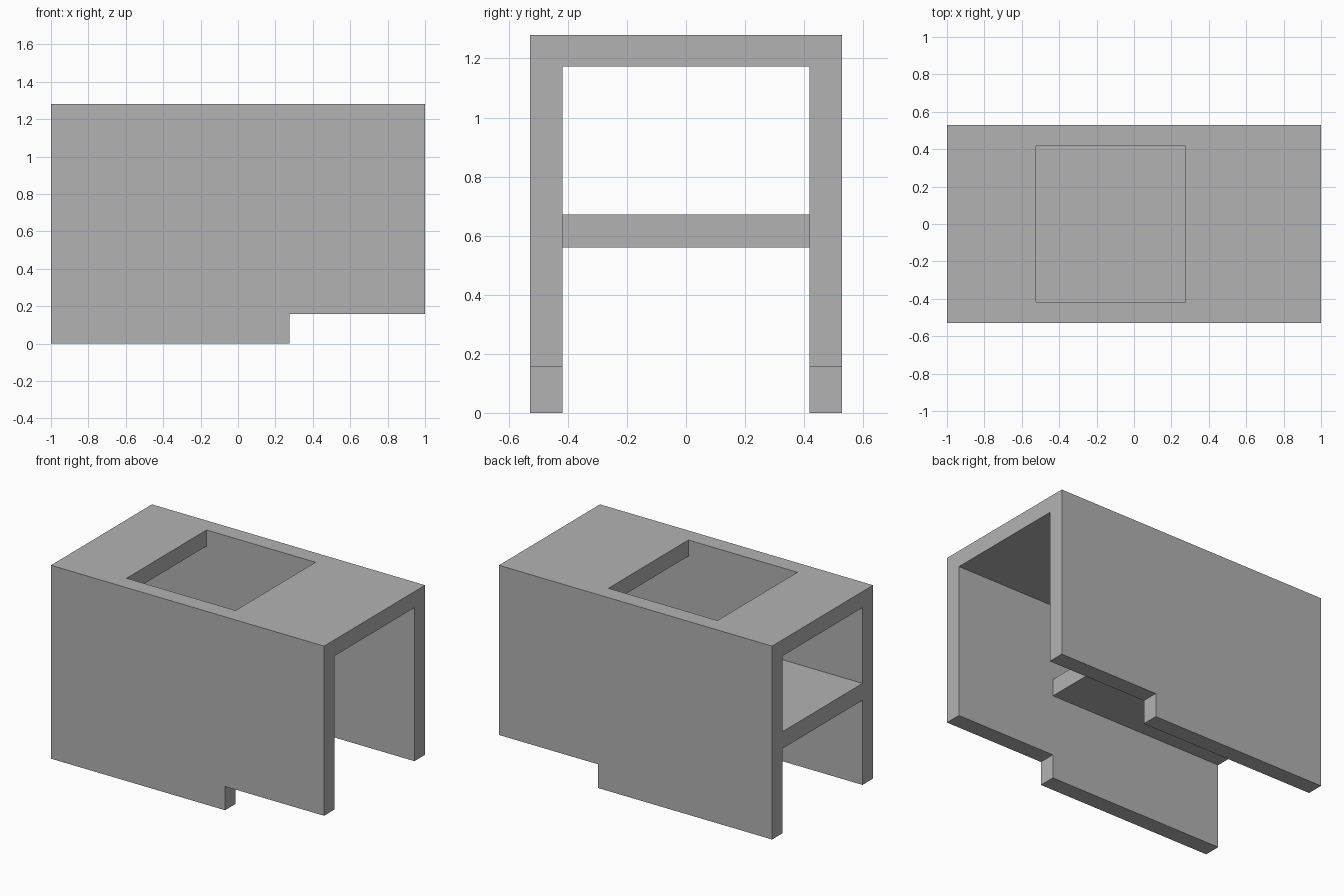
import bpy
import bmesh

cube = bpy.data.objects.get("Cube")
if cube:
    bpy.data.objects.remove(cube, do_unlink=True)

# Main dimensions
HALF_X, HALF_Y, HEIGHT = 1.0, 0.528, 1.28
INNER_Y, CEILING = 0.418, 1.173
STEP_X, STEP_Z = 0.275, 0.157

grey = bpy.data.materials.new("plain grey")
grey.use_nodes = True
colour = (0.448, 0.448, 0.448, 1)
grey.diffuse_color = colour
grey.node_tree.nodes["Principled BSDF"].inputs["Base Color"].default_value = colour


def extrude_x(name, profile, x0, x1):
    """Extrude a closed (y, z) profile from x0 to x1."""
    bm = bmesh.new()
    face = bm.faces.new([bm.verts.new((x0, y, z)) for y, z in profile])
    result = bmesh.ops.extrude_face_region(bm, geom=[face])
    moved = [v for v in result["geom"] if isinstance(v, bmesh.types.BMVert)]
    bmesh.ops.translate(bm, verts=moved, vec=(x1 - x0, 0, 0))
    bmesh.ops.recalc_face_normals(bm, faces=bm.faces)
    mesh = bpy.data.meshes.new(name)
    bm.to_mesh(mesh)
    bm.free()
    mesh.materials.append(grey)
    obj = bpy.data.objects.new(name, mesh)
    bpy.context.collection.objects.link(obj)
    return obj


def box(name, x0, x1, half_y, z0, z1):
    profile = [(-half_y, z0), (half_y, z0), (half_y, z1), (-half_y, z1)]
    return extrude_x(name, profile, x0, x1)


def cut(target, cutter):
    cutter.hide_render = True
    cutter.hide_viewport = True
    cutter.display_type = 'WIRE'
    mod = target.modifiers.new(cutter.name, 'BOOLEAN')
    mod.operation = 'DIFFERENCE'
    mod.solver = 'EXACT'
    mod.object = cutter


# Shell: two side walls and a roof in one folded profile
half = [(HALF_Y, HEIGHT), (HALF_Y, 0), (INNER_Y, 0), (INNER_Y, CEILING)]
shell = extrude_x("shell", half + [(-y, z) for y, z in reversed(half)], -HALF_X, HALF_X)

# Raised lower edge at one end, and the opening in the roof
cut(shell, box("wall_step_cutter", STEP_X, 1.2, 0.7, -0.1, STEP_Z))
cut(shell, box("roof_opening_cutter", -0.523, STEP_X, INNER_Y, 1.1, 1.4))

# Shelf between the walls
box("shelf", -HALF_X, STEP_X, INNER_Y, 0.56, 0.672)

# Bake the cuts, then drop the cutters
bpy.context.view_layer.update()
graph = bpy.context.evaluated_depsgraph_get()
baked = bpy.data.meshes.new_from_object(shell.evaluated_get(graph))
shell.modifiers.clear()
shell.data = baked
for name in ("wall_step_cutter", "roof_opening_cutter"):
    bpy.data.objects.remove(bpy.data.objects[name], do_unlink=True)
